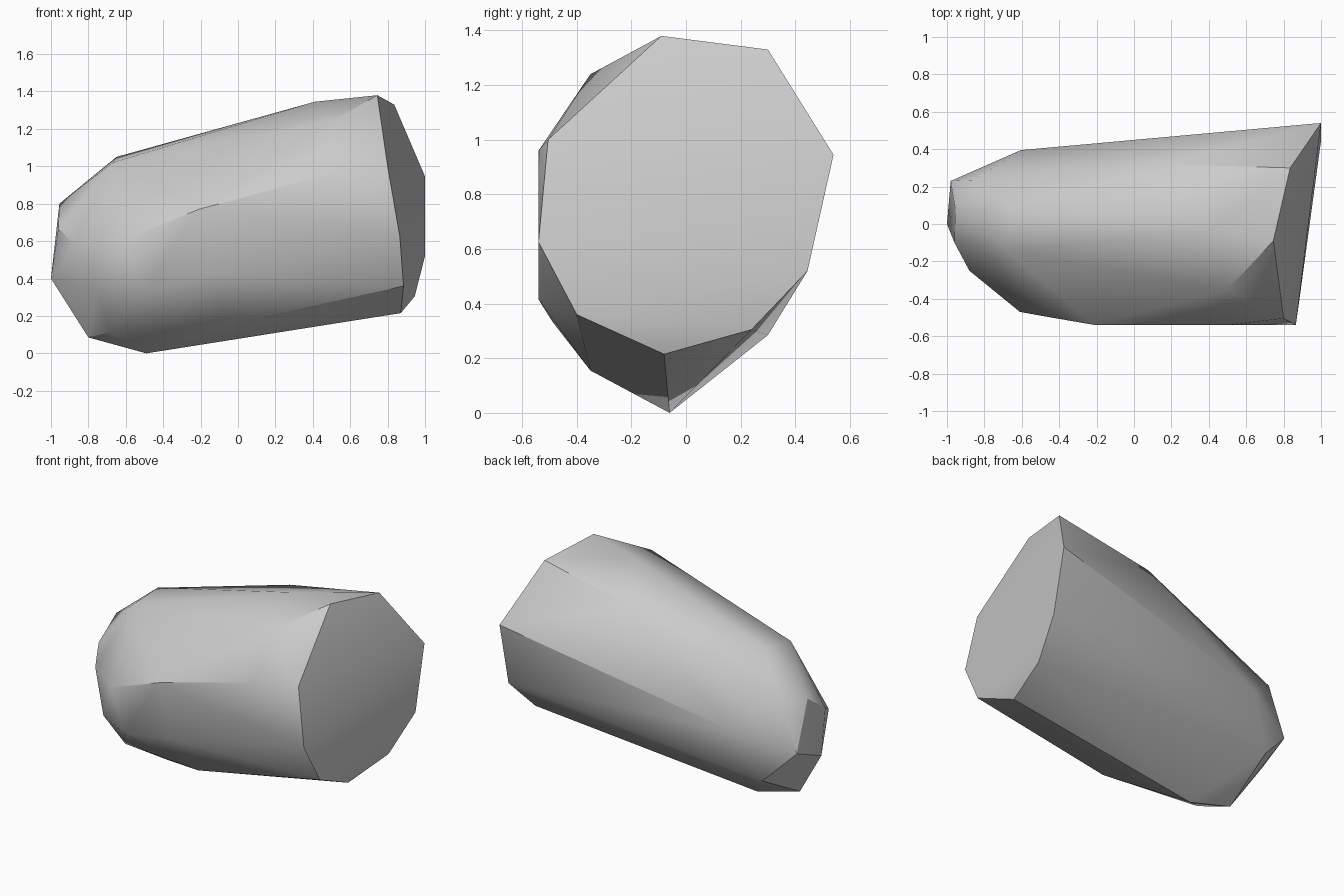
import bpy, bmesh, math

cube = bpy.data.objects.get("Cube")
if cube:
    bpy.data.objects.remove(cube, do_unlink=True)

# Stone colour
stone = bpy.data.materials.new("stone_grey")
stone.use_nodes = True
colour = (0.6, 0.6, 0.6, 1)
stone.diffuse_color = colour
stone.node_tree.nodes["Principled BSDF"].inputs["Base Color"].default_value = colour

# Rim of the broad end, then the corners of the body and the blunt tip
broad_end = [(.745, -.09, 1.38), (.835, .3, 1.33), (1, .54, .945),
             (1, .445, .52), (.945, .24, .305), (.87, -.08, .215),
             (.885, -.4, .36), (.865, -.54, .625), (.8, -.505, 1)]
body = [(.5, -.54, .96), (.5, -.35, 1.24), (.41, -.03, 1.345), (.16, .32, 1.195),
        (-.21, -.54, .77), (-.14, -.54, .415), (-.05, -.35, .155), (-.49, -.06, 0),
        (-.5, -.49, .335), (-.61, -.47, .605), (-.605, .395, .615)]
tip = [(-.67, -.15, 1.02), (-.65, .08, 1.05), (-.855, .235, .81), (-.955, .08, .8),
       (-.96, -.1, .67), (-.88, -.25, .585), (-1, 0, .4), (-.98, .23, .495),
       (-.775, .3, .285), (-.8, -.06, .085), (-.68, -.22, .115), (-.75, -.35, .335)]

# Wrap the corners in a convex faceted skin
bm = bmesh.new()
for corner in broad_end + body + tip:
    bm.verts.new(corner)
bmesh.ops.convex_hull(bm, input=bm.verts[:])
loose = [v for v in bm.verts if not v.link_faces]
bmesh.ops.delete(bm, geom=loose, context='VERTS')
bmesh.ops.dissolve_limit(bm, angle_limit=math.radians(1), verts=bm.verts[:], edges=bm.edges[:])
bmesh.ops.recalc_face_normals(bm, faces=bm.faces[:])
mesh = bpy.data.meshes.new("boulder")
bm.to_mesh(mesh)
bm.free()
mesh.materials.append(stone)
boulder = bpy.data.objects.new("boulder", mesh)
bpy.context.collection.objects.link(boulder)

# Soft facets, crisp at the strong edges
bpy.ops.object.select_all(action='DESELECT')
boulder.select_set(True)
bpy.context.view_layer.objects.active = boulder
bpy.ops.object.shade_smooth_by_angle(angle=math.radians(30))
